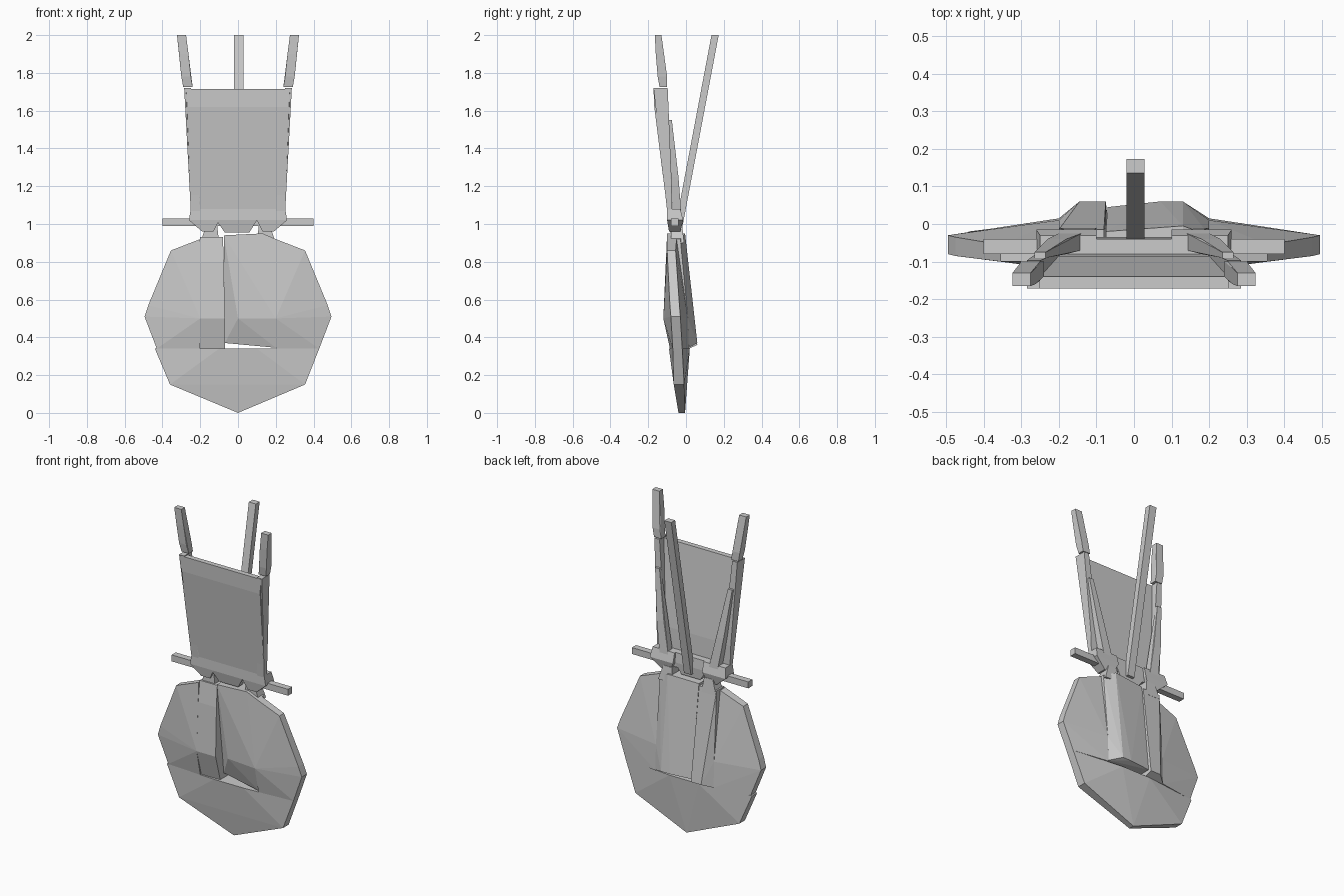
import bpy, bmesh


def hull(name, points, side=1):
    """Flat-faced convex solid around points; side=-1 mirrors across x."""
    bm = bmesh.new()
    for x, y, z in points:
        bm.verts.new((x * side, y, z))
    res = bmesh.ops.convex_hull(bm, input=bm.verts)
    junk = [v for v in res["geom_interior"] if isinstance(v, bmesh.types.BMVert)]
    bmesh.ops.delete(bm, geom=junk, context="VERTS")
    bmesh.ops.dissolve_limit(bm, angle_limit=0.01, verts=bm.verts, edges=bm.edges)
    bmesh.ops.recalc_face_normals(bm, faces=bm.faces)
    mesh = bpy.data.meshes.new(name)
    bm.to_mesh(mesh)
    bm.free()
    ob = bpy.data.objects.new(name, mesh)
    bpy.context.collection.objects.link(ob)
    return ob


def plate(name, outline, side=1):
    """Outline entries: x, z, front y, back y."""
    return hull(name, [(x, y, z) for x, z, f, b in outline for y in (f, b)], side)


def post(name, sections, side=1):
    """Sections: z, x0, x1, y0, y1."""
    return hull(name, [(x, y, z) for z, x0, x1, y0, y1 in sections
                       for x in (x0, x1) for y in (y0, y1)], side)


# lower disc segment
plate("disc_lower", [
    (-.44, .34, -.07, -.02), (-.36, .15, -.065, -.01), (0, 0, -.04, -.005),
    (.355, .15, -.065, -.01), (.43, .34, -.07, -.02),
    (-.1, .34, -.09, .02), (.1, .34, -.09, .02)])

# side disc segments, rails, arms: mirrored pairs
for side, tag in ((1, "right"), (-1, "left")):
    plate("disc_side_" + tag, [
        (.2, .92, -.1, -.05), (.355, .86, -.1, -.055), (.475, .57, -.085, -.035),
        (.495, .51, -.08, -.03), (.43, .34, -.07, -.02),
        (.2, .34, -.085, .015), (.2, .5, -.12, .01)], side)

    # hub knuckle around the axle
    post("hub_" + tag, [
        (1.08, .1, .25, -.1, -.03), (1.02, .1, .26, -.1, -.015),
        (.96, .13, .19, -.09, -.03)], side)
    # neck between hub and disc
    post("hub_neck_" + tag, [
        (.99, .11, .17, -.08, -.02), (.9, .1, .2, -.08, -.01)], side)
    # side rail of the back panel
    post("panel_rail_" + tag, [
        (1.07, .2, .25, -.1, -.075), (1.72, .25, .285, -.172, -.097),
        (1.2, .2, .255, -.11, -.075)], side)
    # slanted brace behind the rail
    post("brace_" + tag, [
        (1.06, .14, .2, -.07, -.025), (1.25, .18, .23, -.08, -.04),
        (1.55, .235, .265, -.09, -.075)], side)
    # upper horn
    post("horn_" + tag, [
        (1.725, .24, .29, -.14, -.1), (1.78, .25, .3, -.15, -.1),
        (1.9, .262, .312, -.16, -.118), (2, .275, .323, -.165, -.13)], side)

# narrow centre strip
post("disc_strip", [
    (.93, -.2, -.08, -.09, -.015), (.8, -.2, -.075, -.105, -.01),
    (.5, -.2, -.07, -.12, .01), (.34, -.2, -.07, -.075, .015),
    (.36, -.145, -.075, -.07, .06)])

# wide centre panel, front recessed toward its lower edge
plate("disc_centre", [
    (-.075, .94, -.1, -.02), (.13, .95, -.1, -.005), (.2, .92, -.1, -.03),
    (-.07, .37, -.04, .045), (.07, .37, -.05, .06), (.13, .37, -.06, .06),
    (.2, .345, -.08, .015), (0, .5, -.1, .03), (.2, .5, -.12, .01)])

# axle and collar
post("axle", [(.99, -.4, .4, -.08, -.04), (1.03, -.4, .4, -.08, -.04)])
post("axle_collar", [
    (1.08, -.115, .1, -.1, -.04), (1.02, -.115, .1, -.1, -.035),
    (.955, -.07, .06, -.085, -.04)])

# thin leaning back panel
post("back_panel", [
    (1.08, -.25, .25, -.1, -.08), (1.2, -.255, .255, -.115, -.085),
    (1.62, -.27, .27, -.168, -.13), (1.715, -.275, .275, -.172, -.14)])

# tall rear pole
post("rear_pole", [
    (.98, -.02, .028, -.045, -.02), (1.1, -.02, .028, -.035, .0),
    (2, -.02, .028, .135, .173)])
